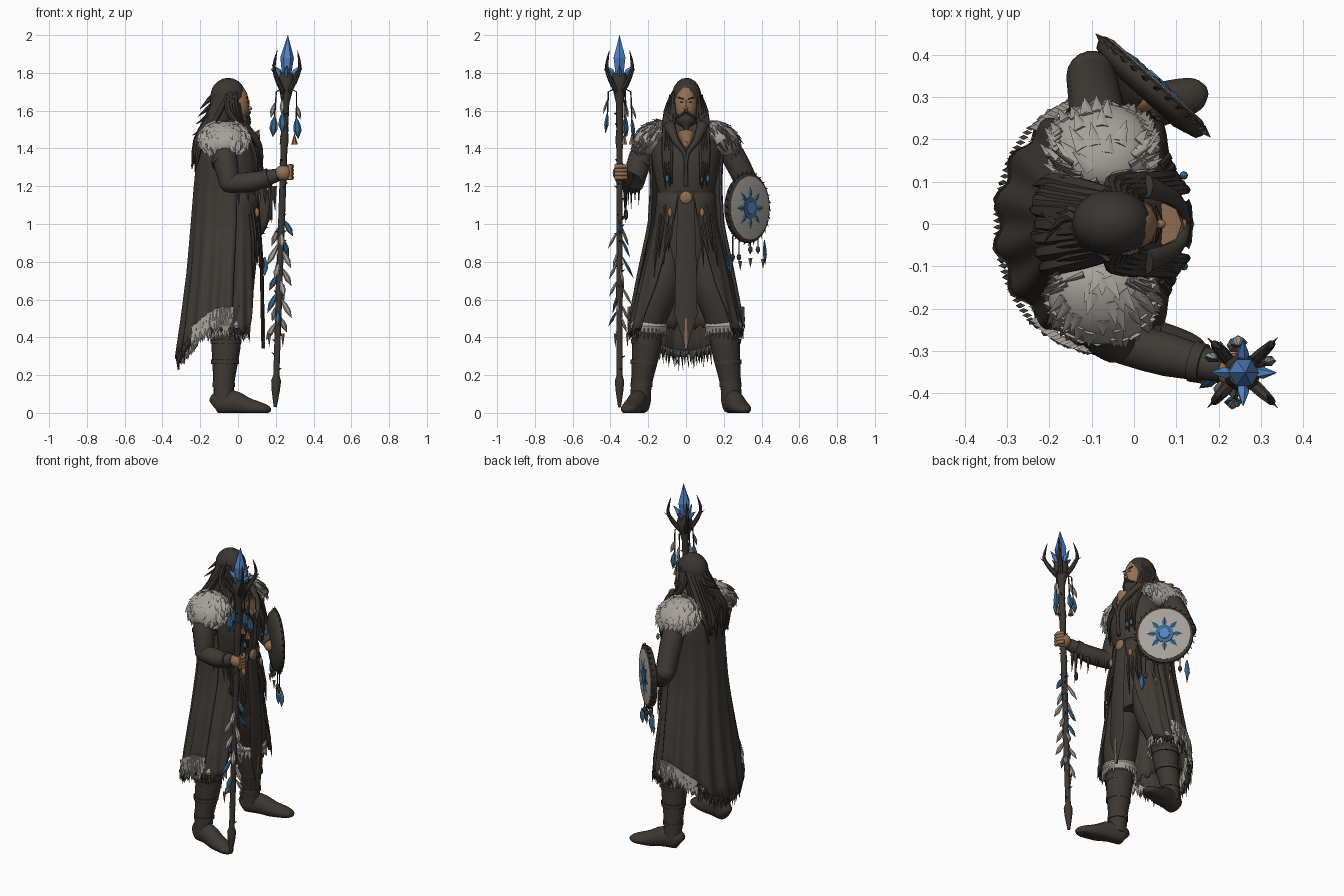
import bpy, bmesh, math, random
from mathutils import Vector as Vec, Matrix

if "Cube" in bpy.data.objects:
    bpy.data.objects.remove(bpy.data.objects["Cube"])
random.seed(4)
R = random.uniform

def material(name, col):
    m = bpy.data.materials.new(name)
    m.diffuse_color = (*col, 1)
    m.use_nodes = True
    m.node_tree.nodes["Principled BSDF"].inputs["Base Color"].default_value = m.diffuse_color
    return m
CLOTH = material("dark cloth", (.050, .043, .036))
LEATHER = material("dark leather", (.047, .039, .032))
HAIR = material("dark hair", (.042, .036, .031))
FUR = material("grey fur", (.38, .355, .32))
BLUE = material("crystal blue", (.085, .23, .56))
SLATE = material("slate blue", (.045, .14, .26))
SKIN = material("skin", (.30, .16, .085))
TAN = material("tan leather", (.29, .15, .075))

def make(name, parts, mat, angle=50, solid=0):
    """Joins (verts, faces) pieces into one object."""
    V, F = [], []
    for v, f in parts:
        o = len(V)
        V += [tuple(p) for p in v]
        F += [[i + o for i in q] for q in f]
    me = bpy.data.meshes.new(name)
    me.from_pydata(V, [], F)
    bm = bmesh.new(); bm.from_mesh(me)
    bmesh.ops.recalc_face_normals(bm, faces=bm.faces)
    bm.to_mesh(me); bm.free()
    me.materials.append(mat)
    me.polygons.foreach_set("use_smooth", [angle > 0] * len(me.polygons))
    if angle > 0:
        me.set_sharp_from_angle(angle=math.radians(angle))
    ob = bpy.data.objects.new(name, me)
    bpy.context.collection.objects.link(ob)
    if solid:
        ob.modifiers.new("thickness", 'SOLIDIFY').thickness = solid
    return ob

def tube(path, n=12, k=1):
    """Sweep of ellipses; points are (x, y, z, r) or (x, y, z, r1, r2); k smooths the path."""
    P = [tuple(p) if len(p) == 5 else (*p, p[3]) for p in path]
    if k > 1:
        Q = []
        for i in range(len(P) - 1):
            a, b, c, d = P[max(i - 1, 0)], P[i], P[i + 1], P[min(i + 2, len(P) - 1)]
            for j in range(k):
                t = j / k
                Q.append(tuple(.5 * (2*q + (r - p)*t + (2*p - 5*q + 4*r - s)*t*t + (3*q - p - 3*r + s)*t**3)
                               for p, q, r, s in zip(a, b, c, d)))
        P = Q + [P[-1]]
    C = [Vec(p[:3]) for p in P]
    whole = (C[-1] - C[0]).normalized()
    ref = Vec((1, 0, 0)) if abs(whole.x) < .75 else Vec((0, 0, 1))
    V, F = [], []
    for i, p in enumerate(P):
        t = (C[min(i + 1, len(C) - 1)] - C[max(i - 1, 0)]).normalized()
        u = (ref - t * ref.dot(t)).normalized()
        w = t.cross(u)
        for j in range(n):
            a = math.tau * j / n
            V.append(C[i] + u * max(p[3], .0008) * math.cos(a) + w * max(p[4], .0008) * math.sin(a))
    for i in range(len(P) - 1):
        for j in range(n):
            l = (j + 1) % n
            F.append((i*n + j, i*n + l, (i+1)*n + l, (i+1)*n + j))
    F += [tuple(range(n)), tuple(range((len(P) - 1) * n, len(P) * n))]
    return V, F

def ball(c, r, rot=None, n=18, m=10):
    path = [(0, 0, -r[2] * math.cos(math.pi * i / m), r[0] * math.sin(math.pi * i / m),
             r[1] * math.sin(math.pi * i / m)) for i in range(m + 1)]
    V, F = tube(path, n)
    return [(rot @ v if rot else v) + Vec(c) for v in V], F

def spike(p, d, length, w, flat=.5, n=4):
    p = Vec(p); q = p + Vec(d).normalized() * length
    return tube([(*p, w, w * flat), (*q, 0)], n)

def feather(p, d, length, w=.016):
    p = Vec(p); d = Vec(d).normalized() * length
    return tube([(*(p + d * t), w * s, w * s * .6) for t, s in ((0, .2), (.3, .8), (.6, 1), (1, 0))], 6)

def sheet(rows, top, hem, e0, e1, n, folds, amp, m=14):
    """Draped cloth around the body, open at the front from angle e0 (top) to e1 (hem)."""
    V, F = [], []
    jag = [R(-.02, .02) for _ in range(n + 1)]
    for i in range(m + 1):
        v = i / m
        e = math.radians(e0 + (e1 - e0) * v)
        for j in range(n + 1):
            a = e + (math.tau - 2 * e) * j / n
            z = top + (hem(a) + jag[j] * v - top) * v
            for (z1, *p), (z0, *q) in zip(rows, rows[1:]):
                if z >= z0:
                    break
            t = min(1, (z1 - z) / (z1 - z0))
            cx, rx, ry = (s + (u - s) * t for s, u in zip(p, q))
            f = 1 + amp * v * math.cos(folds * a)
            V.append((cx + rx * f * math.cos(a), ry * f * math.sin(a), z))
    for i in range(m):
        for j in range(n):
            o = i * (n + 1) + j
            F.append((o, o + 1, o + n + 2, o + n + 1))
    return V, F

# ---------- torso, belt, neck ----------
make("torso", [tube([(-.03, 0, .74, .1, .12), (-.03, 0, .88, .12, .145), (-.03, 0, 1.1, .12, .14), (-.02, 0, 1.3, .14, .175),
                     (-.04, 0, 1.43, .125, .18), (-.05, 0, 1.53, .07, .09)], 24, 3)], CLOTH)
make("belt", [tube([(-.03, 0, z, .13 + d, .15 + d) for z, d in ((1.11, 0), (1.12, .006), (1.16, .006), (1.17, 0))], 24)], LEATHER)
make("buckle", [ball((.108, 0, 1.14), (.014, .034, .034))], TAN)
make("neck", [tube([(-.02, 0, 1.45, .05), (-.015, 0, 1.58, .05)]), spike((.07, 0, 1.475), (.6, 0, -1), .1, .05, 1, 8)], SKIN)
make("pendant", [ball((.1, 0, 1.47), (.012, .026, .014)), ball((.118, 0, 1.42), (.008, .012, .016))], TAN)
make("lapels", [tube([(.03, s*.09, 1.53, .02, .03), (.10, s*.055, 1.44, .018), (.124, s*.005, 1.36, .01), (.116, s*.004, 1.2, .008)], 8, 4)
                for s in (-1, 1)], LEATHER)

# ---------- head ----------
make("face", [ball((-.005, 0, 1.63), (.064, .06, .11)), spike((.05, 0, 1.655), (.25, 0, -1), .045, .012, 1, 6),
              ball((.062, 0, 1.612), (.014, .011, .01), None, 8, 6)]
     + [ball((-.01, s*.064, 1.625), (.015, .01, .024), None, 8, 6) for s in (-1, 1)], SKIN)
make("brows_and_eyes", [tube([(.053, s*.01, 1.662, .004), (.047, s*.042, 1.67, .004)], 6) for s in (-1, 1)]
     + [ball((.052, s*.023, 1.645), (.006, .008, .003), None, 8, 6) for s in (-1, 1)], HAIR)
make("beard", [ball((.022, 0, 1.553), (.046, .052, .042)), spike((.04, 0, 1.54), (.2, 0, -1), .06, .032, 1.1, 8)]
     + [tube([(.06, s*.004, 1.594, .01), (.045, s*.04, 1.565, .01)], 6) for s in (-1, 1)]
     + [tube([(.0, s*.06, 1.64, .012), (.01, s*.052, 1.56, .016)], 6) for s in (-1, 1)], HAIR)
hair = [ball((-.052, .003, 1.672), (.095, .08, .102)), tube([(-.07, 0, 1.68, .07, .07), (-.09, 0, 1.58, .07, .085), (-.12, 0, 1.48, .06, .09)], 16, 3)]
for i in range(13):                                   # locks down the back
    a = -1 + 2 * i / 12
    hair.append(tube([(-.06 - .05*(1 - a*a), a*.07, 1.68, .02), (-.13 - .03*(1 - a*a), a*.085, 1.55, .026),
                      (-.19 - R(0, .03), a*.1, 1.44, .022), (-.22 - R(0, .03), a*.1 + R(-.02, .02), R(1.27, 1.38), .002)], 7, 3))
for s in (-1, 1):                                     # locks over the chest
    for i in range(4):
        y = .07 + .011 * i
        hair.append(tube([(-.01 - .012*i, s*.062, 1.7, .012), (-.01 - .014*i, s*(y - .002), 1.6, .017), (.045, s*(y + .008), 1.47, .017),
                          (.118 - .008*i, s*(y + .012), 1.34, .013), (.122 - .012*i, s*(y + .005), R(1.17, 1.26), .003)], 7, 3))
for x, z in ((-.19, 1.64), (-.2, 1.6), (-.21, 1.56), (-.23, 1.5)):
    hair.append(tube([(-.1, R(-.03, .03), z + .06, .018), (-.15, R(-.04, .04), z + .02, .014), (x - .01, R(-.05, .05), z - .03, .002)], 6, 3))
make("hair", hair, HAIR)
make("hair_beads", [ball((.118, s*y, 1.24), (.01, .01, .02), None, 8, 6) for s, y in ((-1, .1), (1, .08), (1, .115))], SLATE)

# ---------- cape, coat, tabard ----------
cape_rows = [(1.52, -.06, .10, .12), (1.4, -.06, .155, .2), (1.2, -.05, .185, .19), (1.0, -.05, .2, .2),
             (.75, -.06, .21, .25), (.5, -.07, .23, .295), (.25, -.08, .255, .3)]
cape_hem = lambda a: .50 - .2 * max(0, -math.cos(a)) ** 1.5
make("cape", [sheet(cape_rows, 1.52, cape_hem, 75, 80, 90, 17, .04)], CLOTH, 60, .01)
coat_rows = [(1.2, -.02, .13, .15), (1.0, -.03, .15, .168), (.75, -.04, .17, .23), (.35, -.05, .2, .32)]
make("coat_skirt", [sheet(coat_rows, 1.16, lambda a: .46 - .03 * abs(math.sin(a)), 16, 55, 80, 21, .03)], CLOTH, 60, .01)
make("tabard", [tube([(.1, 0, 1.12, .012, .045), (.125, 0, .8, .01, .055), (.13, 0, .52, .01, .06), (.13, 0, .34, .006, .004)], 8)], LEATHER, 30)
make("tabard_stripe", [tube([(.139, 0, .5, .004, .006), (.138, 0, .34, .004, .01)], 6)], TAN)
trim, fringe = [], []
for i in range(70):                                   # fur trim on the sides, fur lining and ragged fringe at the back
    a = math.radians(82 + 196 * i / 69)
    z = cape_hem(a)
    out = Vec((math.cos(a), math.sin(a), 0))
    p = Vec((-.075 + .232 * math.cos(a), .296 * math.sin(a), z + .03))
    if abs(out.y) > .75:
        for h in (-.01, .03):
            trim.append(spike(p + Vec((0, 0, h)) + out * .004, out * .15 + Vec((R(-.2, .2), 0, -1)), R(.05, .08), .022, .4))
    else:
        fringe.append(spike(p - Vec((0, 0, .02)) + out * .015, (R(-.12, .12), R(-.12, .12), -1), R(.04, .09), .012))
        trim.append(spike(p - out * .015, Vec((R(-.1, .1), R(-.2, .2), -1)), R(.06, .08), .02, .4))
for s in (-1, 1):
    for i in range(9):
        a = math.radians(56 + 4 * i)
        fringe.append(spike((-.05 + .19*math.cos(a), s*.3*math.sin(a), .45), (.05, s*.1, -1), R(.03, .08), .01))
make("hem_fur", trim, FUR, 0)
make("hem_fringe", fringe, CLOTH, 0)
straps = []
for s in (-1, 1):
    for y, z in ((.06, 1.1), (.085, 1.08), (.11, 1.1), (.135, 1.05)):
        straps.append(tube([(.105 - y*.3, s*y, z, .008), (.135 - y*.4, s*(y + .02), z - .15, .01), (.14 - y*.45, s*(y + .035), z - R(.2, .34), .002)], 6, 2))
make("hanging_straps", straps, LEATHER)
make("belt_pouches", [ball((.1, s*.085, 1.06), (.014, .013, .026), None, 10, 6) for s in (-1, 1)], TAN)
make("belt_feathers", [feather((.125, .22, .84), (0, .1, -1), .1)], SLATE)

# ---------- legs and boots ----------
boot_fur = []
for s, side in ((-1, "right"), (1, "left")):
    make(side + "_trouser", [tube([(-.03, s*.08, .98, .09), (-.02, s*.12, .72, .1), (-.045, s*.18, .55, .098), (-.055, s*.2, .46, .085)], 16, 3)], CLOTH)
    make(side + "_boot", [tube([(-.06, s*.2, .48, .082), (-.064, s*.21, .34, .076), (-.075, s*.235, .16, .056), (-.075, s*.242, .05, .055)], 16, 4)], LEATHER)
    V, F = tube([(-.132, s*.232, .04, .03, .025), (-.11, s*.236, .05, .06, .048), (-.03, s*.255, .055, .065, .05), (.05, s*.28, .033, .048, .052),
                 (.12, s*.3, .023, .033, .046), (.155, s*.311, .018, .022, .034), (.172, s*.316, .014, .01, .012)], 16, 3)
    make(side + "_foot", [([(v.x, v.y, max(0, v.z)) for v in V], F)], LEATHER)
    make(side + "_boot_straps", [tube([(-.06 - .015*t, s*(.205 + .03*t), z - .012, r, r), (-.06 - .015*t, s*(.205 + .03*t), z + .012, r, r)], 14)
                                 for t, z, r in ((.2, .38, .082), (.6, .27, .073), (1, .15, .06))], LEATHER)
    boot_fur.append(tube([(-.06, s*.203, .425, .094), (-.06, s*.2, .46, .104), (-.06, s*.2, .495, .088)], 18))
    for i in range(26):
        a = math.tau * i / 26
        boot_fur.append(spike((-.06 + .088*math.cos(a), s*.2 + .088*math.sin(a), .445), (.2*math.cos(a), .2*math.sin(a), -1), R(.04, .07), .018))
make("boot_fur", boot_fur, FUR, 30)

# ---------- arms ----------
make("right_arm", [tube([(-.08, -.17, 1.45, .06), (-.07, -.24, 1.35, .066), (-.045, -.275, 1.22, .055)], 14, 3), ball((-.045, -.275, 1.22), (.056, .054, .054)),
                   tube([(-.05, -.275, 1.215, .05), (.08, -.31, 1.225, .052), (.21, -.34, 1.26, .034)], 14, 3)], CLOTH)
make("right_hand", [ball((.24, -.347, 1.27), (.045, .042, .043)), tube([(.19, -.335, 1.255, .028), (.24, -.345, 1.27, .03)])]
     + [tube([(.275, -.375, 1.245 + .02*i, .012), (.285, -.345, 1.245 + .02*i, .012), (.262, -.315, 1.245 + .02*i, .011)], 8) for i in range(4)], SKIN)
make("left_arm", [tube([(-.08, .17, 1.45, .06), (-.085, .25, 1.36, .066), (-.1, .345, 1.17, .06)], 14, 3), ball((-.1, .35, 1.165), (.06, .06, .06)),
                  tube([(-.1, .355, 1.16, .056), (-.06, .34, 1.11, .055), (.01, .31, 1.07, .04)], 14, 3)], CLOTH)
make("left_hand", [ball((.02, .3, 1.06), (.038, .036, .036))], SKIN)
make("cuff_bands", [tube([(.14, -.325, 1.24, .05), (.165, -.331, 1.248, .048)], 14), tube([(-.075, -.23, 1.34, .072), (-.07, -.242, 1.32, .07)], 14)], LEATHER)
make("sleeve_fringe", [spike((x, -.25 - x*.4, 1.2), (.05, 0, -1), l, .016) for x, l in ((.0, .1), (.05, .08), (.1, .12), (.14, .1), (.17, .2), (.19, .13))]
     + [ball((.17, -.318, 1.05), (.012, .012, .03), None, 8, 6)], LEATHER, 0)

# ---------- fur mantle ----------
for s, side in ((-1, "right"), (1, "left")):
    rot = Matrix.Rotation(-s * math.radians(36), 3, 'X')
    c, rad = Vec((-.075, s*.18, 1.45)), (.128, .118, .08)
    parts = [ball(c, rad, rot)]
    for i in range(130):
        d = Vec((R(-1, 1), R(-1, 1), R(-.4, .75))).normalized()
        p = rot @ Vec([a * b for a, b in zip(d, rad)]) * .97 + c
        nrm = (rot @ Vec([a / b for a, b in zip(d, rad)])).normalized()
        flow = Vec((d.x*.5, s*.45, -.9))
        flow = (flow - nrm * flow.dot(nrm)).normalized() + nrm * .12
        parts.append(spike(p, flow, R(.04, .065), .018))
    make(side + "_fur_mantle", parts, FUR, 60)

# ---------- shield ----------
C, N, T, Z = Vec((.045, .328, 1.085)), Vec((.67, .742, 0)), Vec((.742, -.67, 0)), Vec((0, 0, 1))
sp = lambda a, b, c: C + T * a + Z * b + N * c
def disc(r, *cs):
    return tube([(*sp(0, 0, c), r * k * .9, r * k) for c, k in cs], 32)
make("shield_body", [disc(.185, (-.04, .6), (-.025, .95), (-.01, 1), (.006, 1), (.012, .95))], LEATHER)
make("shield_face", [disc(.168, (.0, 1), (.014, 1), (.017, .93))], FUR)
make("shield_rim_tufts", [spike(sp(.158*math.cos(a), .176*math.sin(a), 0), T*math.cos(a + .6) + Z*math.sin(a + .6), .03, .012)
                          for a in (math.tau * i / 30 for i in range(30))], LEATHER, 0)
rays = []
for i in range(8):
    a = math.tau * i / 8
    k = lambda r, w, c: sp((r*math.cos(a) - w*math.sin(a)) * .9, r*math.sin(a) + w*math.cos(a), c)
    rays.append(([k(.03, 0, .016), k(.078, .02, .016), k(.122, 0, .016), k(.078, -.02, .016), k(.078, 0, .023)],
                 [(0, 1, 4), (1, 2, 4), (2, 3, 4), (3, 0, 4), (3, 2, 1, 0)]))
make("shield_sun", rays + [disc(.058, (.014, 1), (.021, 1))], SLATE, 0)
make("shield_gem", [disc(.036, (.018, 1), (.024, .9))], BLUE)
hang = [(-.09, .93, .84), (-.03, .91, .84), (.06, .92, .8), (.11, .94, .8)]
make("shield_cords", [tube([(*sp(a, z0 - 1.085, -.01), .004), (*sp(a, z1 - 1.085, -.01), .004)], 6) for a, z0, z1 in hang]
     + [ball(sp(a, z1 - 1.06, -.01), (.012, .012, .018), None, 8, 6) for a, z0, z1 in hang], LEATHER)
make("shield_feathers", [feather(sp(-.13, -.17, 0), (0, .03, -1), .13, .02), feather(sp(.13, -.26, 0), (0, -.05, -1), .1, .018)], SLATE)
make("shield_tassels", [spike(sp(a, z, -.01), (0, 0, -1), .05, .011, 1) for a, z in ((-.03, -.265), (.05, -.28), (-.13, -.27))], TAN, 0)

# ---------- staff ----------
sx = lambda z: .196 + .034 * z
S = lambda z, a=0, r=0: Vec((sx(z) + r*math.cos(a), -.352 + r*math.sin(a), z))
prof = [(.03, .008), (.12, .022), (.17, .026), (.2, .016), (.6, .017), (.64, .021), (.7, .016), (1.05, .018), (1.4, .018), (1.44, .023), (1.5, .018),
        (1.64, .02), (1.7, .034), (1.76, .045), (1.8, .035)]
make("staff", [tube([(*S(z), r) for z, r in prof], 10)]
     + [spike(S(R(.2, 1.6), a, .012), (math.cos(a), math.sin(a), .5), .02, .007, 1) for a in range(30)], LEATHER, 40)
diag = [math.pi / 4 + math.pi / 2 * i for i in range(4)]
make("staff_prongs", [tube([(*S(z, a, r), w) for z, r, w in ((1.7, .02, .015), (1.76, .065, .014), (1.82, .095, .010), (1.87, .09, .007), (1.92, .075, .001))], 7, 3)
                      for a in diag]
     + [spike(S(1.79, a, .08), (math.cos(a), math.sin(a), .9), .05, .008, 1) for a in diag], LEATHER)
make("staff_crystal", [tube([(*S(z), r) for z, r in ((1.76, .02), (1.88, .036), (2.0, 0))], 6)]
     + [tube([(*S(z, i * math.pi / 2, r), w) for z, r, w in ((1.77, .02, .01), (1.81, .045, .015), (1.84, .078, .001))], 5) for i in range(4)], BLUE, 0)
cords, blues, greys, tips = [], [], [], []
for i, (a, z) in enumerate(((.4, 1.56), (1.6, 1.56), (2.6, 1.57), (4.5, 1.59))):    # upper danglers
    p = S(z, a, .065)
    cords.append(tube([(*S(1.72, a, .02), .004), (*S(1.7, a, .06), .004), (*p, .004)], 5))
    blues.append(feather(p, (.1*math.cos(a), .1*math.sin(a), -1), .11, .022))
    greys.append(feather(p + Vec((0, 0, .07)), (.3*math.cos(a), .3*math.sin(a), -1), .08, .013))
    if i < 2:
        tips.append(spike(p - Vec((.01, 0, .14)), (0, 0, 1), .06, .018, 1, 6))
for i in range(18):                                   # lower feathers
    a, z = i * 2.4, 1.02 - .032 * i
    (blues, greys, greys)[i % 3].append(feather(S(z, a, .014), (.55*math.cos(a), .55*math.sin(a), -1), R(.09, .13), .016))
tips += [spike(S(.42, a, .05), (0, 0, -1), .07, .01, 1, 6) for a in (1, 3.6)]
make("staff_cords", cords, LEATHER)
make("staff_blue_feathers", blues, SLATE, 0)
make("staff_grey_feathers", greys, FUR, 0)
make("staff_tassels", tips, TAN, 0)
